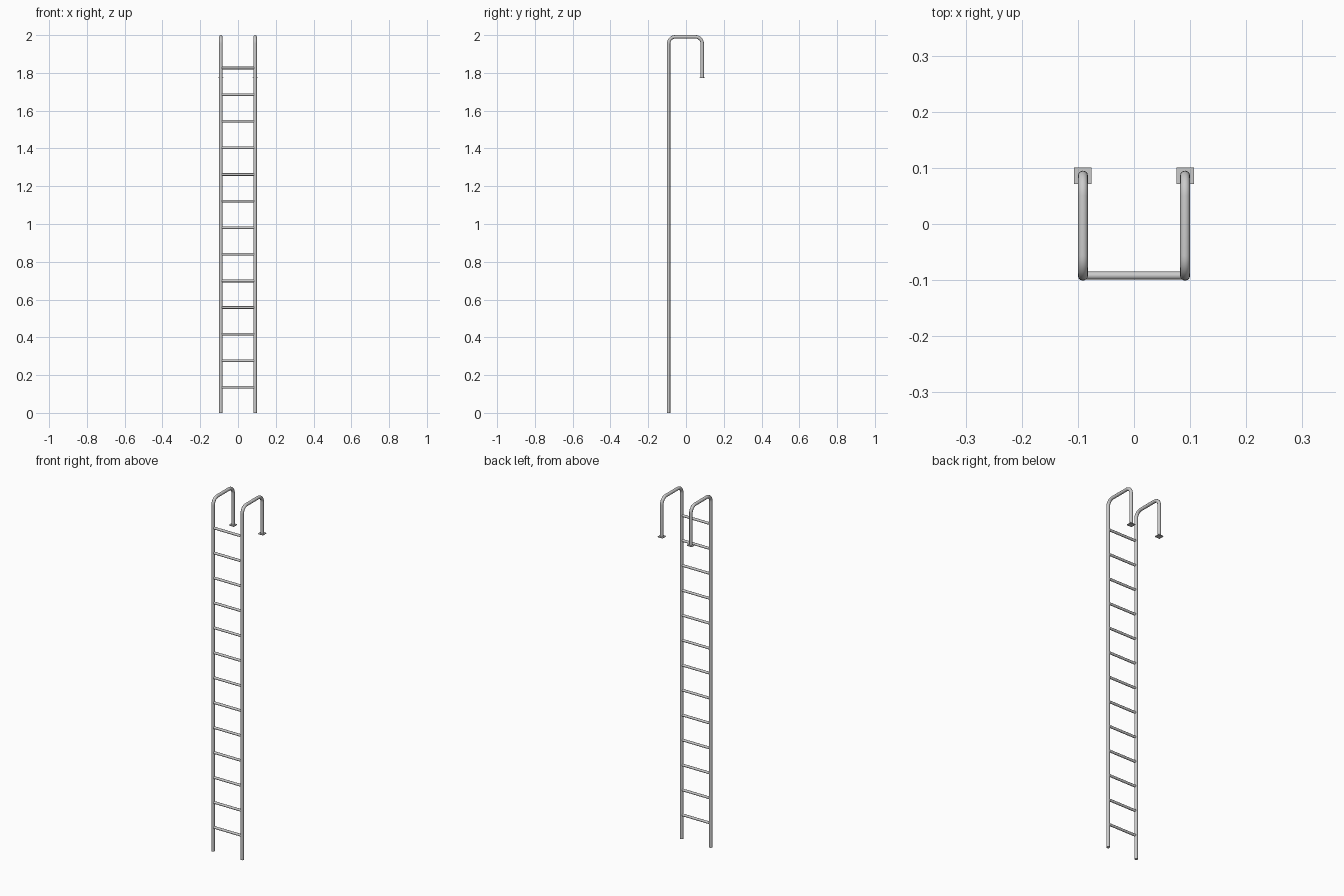
import bpy, bmesh, math
from mathutils import Matrix

if "Cube" in bpy.data.objects:
    bpy.data.objects.remove(bpy.data.objects["Cube"])

RX, YF, YB = 0.091, -0.092, 0.086   # rail offset, front and back leg positions
R, BEND, TOP, FOOT = 0.009, 0.036, 1.991, 1.772


def finish(obj):
    bpy.ops.object.select_all(action='DESELECT')
    obj.select_set(True)
    bpy.context.view_layer.objects.active = obj
    bpy.ops.object.shade_smooth_by_angle(angle=math.radians(40))


def tube(name, pts, radius):
    curve = bpy.data.curves.new(name, 'CURVE')
    curve.dimensions = '3D'
    curve.bevel_depth = radius
    curve.bevel_resolution = 4
    curve.use_fill_caps = True
    sp = curve.splines.new('POLY')
    sp.points.add(len(pts) - 1)
    for p, co in zip(sp.points, pts):
        p.co = (*co, 1)
    obj = bpy.data.objects.new(name, curve)
    bpy.context.collection.objects.link(obj)
    bpy.ops.object.select_all(action='DESELECT')
    obj.select_set(True)
    bpy.context.view_layer.objects.active = obj
    bpy.ops.object.convert(target='MESH')
    finish(bpy.context.object)


def arc(x, cy, start, end, n=8):
    cz = TOP - BEND
    angles = [math.radians(start + (end - start) * i / n) for i in range(n + 1)]
    return [(x, cy + BEND * math.cos(a), cz + BEND * math.sin(a)) for a in angles]


for side, x in (("left", -RX), ("right", RX)):
    # Side rail bent over the top into a hook
    path = [(x, YF, 0)] + arc(x, YF + BEND, 180, 90) + arc(x, YB - BEND, 90, 0) + [(x, YB, FOOT + 0.002)]
    tube(side + "_rail", path, R)

    # Square mounting plate under the hook
    bm = bmesh.new()
    bmesh.ops.create_cube(bm, size=1, matrix=Matrix.Translation((x, YB, FOOT + 0.002))
                          @ Matrix.Diagonal((0.031, 0.030, 0.004, 1)))
    mesh = bpy.data.meshes.new(side + "_mounting_plate")
    bm.to_mesh(mesh)
    bm.free()
    bpy.context.collection.objects.link(bpy.data.objects.new(side + "_mounting_plate", mesh))

# Rungs
for i in range(13):
    z = 0.135 + i * 0.1409
    tube(f"rung_{i + 1}", [(-RX, YF, z), (RX, YF, z)], 0.007)
